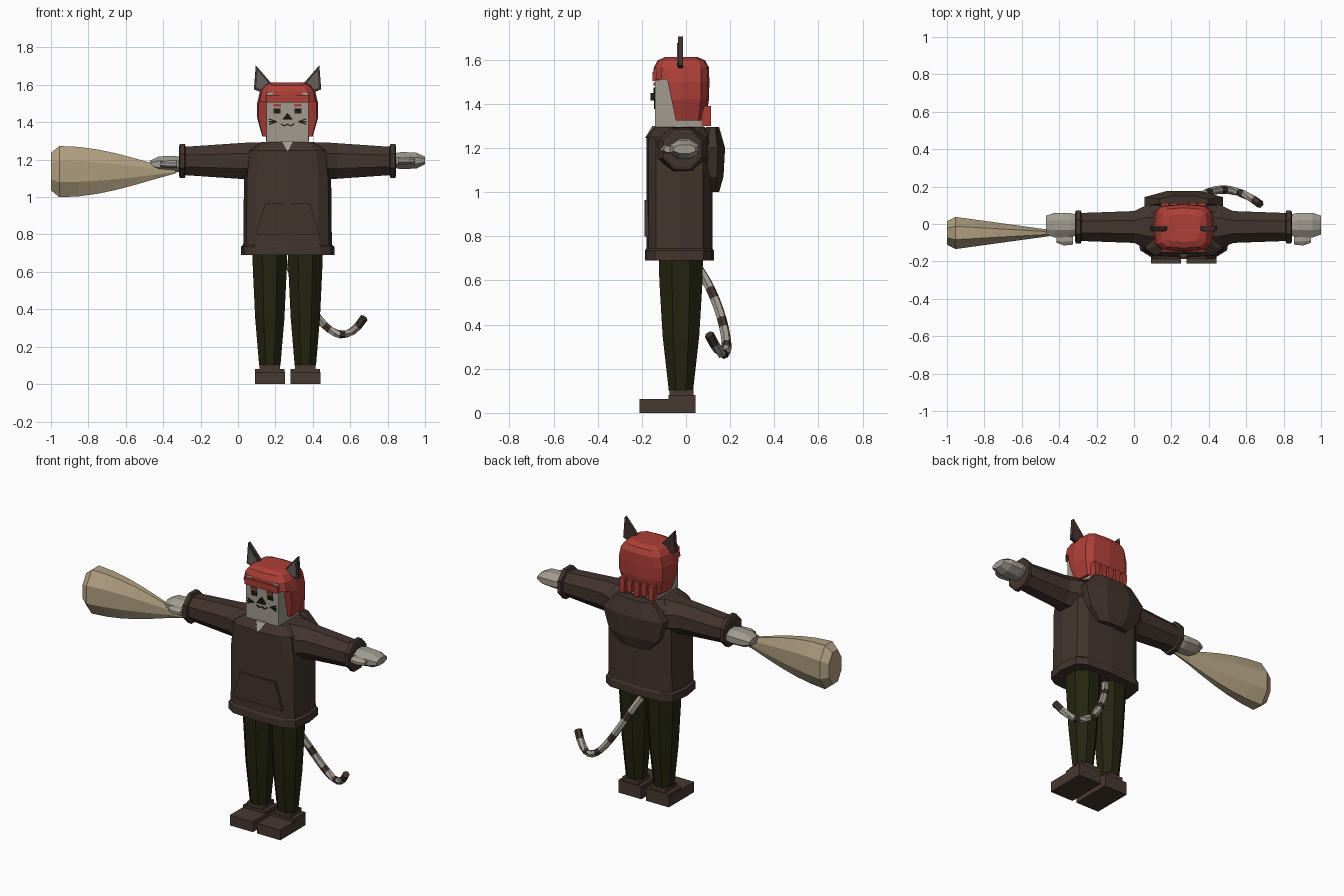
import bpy, bmesh, math
from mathutils import Vector
from mathutils.geometry import interpolate_bezier

if "Cube" in bpy.data.objects:
    bpy.data.objects.remove(bpy.data.objects["Cube"])

# Every part is modelled about its own x = 0, then moved to the figure's centre line
CENTRE_LINE = .265
FACE = -.14


def material(name, *rgb):
    mat = bpy.data.materials.new(name)
    mat.use_nodes = True
    mat.diffuse_color = (*rgb, 1)
    shader = next(node for node in mat.node_tree.nodes if node.type == 'BSDF_PRINCIPLED')
    shader.inputs["Base Color"].default_value = (*rgb, 1)
    return mat


BROWN = material("dark brown cloth", .055, .034, .027)
SHOE = material("shoe brown", .064, .04, .031)
OLIVE = material("dark olive cloth", .017, .018, .005)
RED = material("red hair", .42, .05, .04)
GREY = material("pale grey fur", .36, .33, .28)
EAR = material("ear grey", .13, .12, .11)
TAN = material("straw", .44, .35, .22)
BLACK = material("near black", .01, .01, .006)


def skin(name, rings, *materials, mirror=False):
    """Join rings of points into a closed tube; segments cycle through the materials."""
    bm = bmesh.new()
    loops = [[bm.verts.new(point) for point in ring] for ring in rings]
    for segment, (near, far) in enumerate(zip(loops, loops[1:])):
        for i in range(len(near)):
            face = bm.faces.new((near[i - 1], near[i], far[i], far[i - 1]))
            face.material_index = segment % len(materials)
    bm.faces.new(loops[0])
    bm.faces.new(loops[-1]).material_index = (len(loops) - 2) % len(materials)
    bmesh.ops.recalc_face_normals(bm, faces=bm.faces)
    mesh = bpy.data.meshes.new(name)
    bm.to_mesh(mesh)
    bm.free()
    for mat in materials:
        mesh.materials.append(mat)
    part = bpy.data.objects.new(name, mesh)
    part.location.x = CENTRE_LINE
    bpy.context.collection.objects.link(part)
    if mirror:
        part.modifiers.new("other side", 'MIRROR')
    return part


def outline(boxy):
    """Unit cross-section: a rounded box, or an octagon with flat sides."""
    sides, shift, power = (12, 0, .5) if boxy else (8, .5, 1)
    points = []
    for i in range(sides):
        angle = math.tau * (i + shift) / sides
        points.append([math.copysign(abs(w) ** power, w)
                       for w in (math.cos(angle), math.sin(angle))])
    widest = max(u for u, v in points)
    return [(u / widest, v / widest) for u, v in points]


def loft(name, axis, centre, rings, mat, boxy=False, mirror=False):
    """Each ring is a place along the axis and two radii about the centre."""
    solid = []
    for along, wide, deep in rings:
        flat = [(centre[0] + wide * u, centre[1] + deep * v) for u, v in outline(boxy)]
        solid.append([(u, v, along) if axis == 'z' else (along, u, v) for u, v in flat])
    return skin(name, solid, mat, mirror=mirror)


def plate(name, points, front, back, mat, mirror=False):
    """Flat x, z outline given thickness along y."""
    return skin(name, [[(x, y, z) for x, z in points] for y in (front, back)],
                mat, mirror=mirror)


def box(name, x, y, z, mat, mirror=False):
    corners = [(x[0], z[0]), (x[1], z[0]), (x[1], z[1]), (x[0], z[1])]
    return plate(name, corners, *y, mat, mirror=mirror)


def stroke(name, start, end):
    """Thin painted line on the face, repeated on the other cheek."""
    start, end = Vector(start), Vector(end)
    side = (end - start).orthogonal().normalized() * .003
    corners = [start + side, start - side, end - side, end + side]
    return plate(name, corners, FACE - .005, FACE + .003, BLACK, mirror=True)


# Hoodie body with hem, pocket and hood
loft("hoodie_body", 'z', (0, -.03),
     [(.69, .25, .156), (.735, .25, .156), (.745, .237, .15), (1.1, .233, .15),
      (1.25, .215, .15), (1.295, .14, .115)], BROWN, boxy=True)
plate("front_pocket", [(-.17, .8), (.17, .8), (.12, .965), (-.12, .965)], -.187, -.15, BROWN)
loft("hood", 'z', (0, .12),
     [(1, .1, .03), (1.07, .17, .05), (1.2, .21, .057), (1.295, .13, .03)], BROWN)

# Sleeve running out to a cuff
loft("sleeves", 'x', (-.016, 1.193),
     [(.12, .125, .1), (.19, .12, .1), (.265, .085, .095), (.545, .075, .076),
      (.55, .088, .092), (.575, .088, .092), (.58, .075, .08)], BROWN, mirror=True)

# Neck showing in the collar opening
loft("neck", 'z', (0, -.03), [(1.24, .07, .06), (1.32, .07, .06)], GREY)
opening = [(-.035, 1.3), (.035, 1.3), (0, 1.245)]
skin("neck_opening", [[(x, depth + .6 * (z - 1.25), z) for x, z in opening]
                      for depth in (-.183, -.16)], GREY)

# Trousers and shoes
loft("trouser_legs", 'z', (.095, -.023),
     [(.1, .057, .055), (.35, .078, .083), (.6, .09, .098), (.74, .095, .1)],
     OLIVE, mirror=True)
box("shoe_toes", (.015, .175), (-.21, .04), (0, .064), SHOE, mirror=True)
box("shoe_heels", (.017, .173), (-.08, .042), (0, .08), SHOE, mirror=True)
box("shoe_collars", (.04, .15), (-.075, .035), (.07, .105), SHOE, mirror=True)

# Head and painted face
box("head", (-.112, .112), (FACE, .08), (1.295, 1.56), GREY)
plate("nose", [(-.028, 1.415), (.028, 1.415), (0, 1.45)], -.16, FACE, BLACK)
box("eyes", (.037, .075), (FACE - .005, FACE), (1.447, 1.474), OLIVE, mirror=True)
box("pupils", (.048, .064), (FACE - .008, FACE), (1.45, 1.474), BLACK, mirror=True)
box("brows", (.034, .075), (FACE - .007, FACE), (1.484, 1.497), RED, mirror=True)
for rise in (-.015, 0, .015):
    stroke("whiskers", (.058, 1.403), (.1, 1.403 + rise))
stroke("mouth_middle", (0, 1.39), (.017, 1.38))
stroke("mouth_corners", (.017, 1.38), (.036, 1.392))

# Ears, with a paler inside shrunk from the same outline
ear = [Vector(point) for point in ((.17, 1.705), (.088, 1.61), (.11, 1.55), (.18, 1.575))]
middle = sum(ear, Vector((0, 0))) / len(ear)
plate("ears", ear, -.036, -.014, BROWN, mirror=True)
plate("ear_insides", [middle.lerp(point, .7) for point in ear], -.04, -.034, EAR, mirror=True)

# Hair, with the face opening cut away
hair = loft("hair", 'z', (0, -.021),
            [(1.325, .135, .11), (1.42, .162, .125), (1.5, .163, .127),
             (1.565, .148, .125), (1.597, .125, .108), (1.612, .09, .075)], RED, boxy=True)
profile = [(-.4, 1.51), (-.085, 1.51), (-.03, 1.25), (-.4, 1.25)]
cutter = skin("face_cutter", [[(x, y, z) for y, z in profile] for x in (-.3, .3)], RED)
cutter.hide_render = True
cut = hair.modifiers.new("face opening", 'BOOLEAN')
cut.operation, cut.solver, cut.object = 'DIFFERENCE', 'EXACT', cutter
bpy.context.view_layer.objects.active = hair
bpy.ops.object.modifier_apply(modifier=cut.name)
bpy.data.objects.remove(cutter)
box("fringe", (-.115, .115), (-.151, -.12), (1.505, 1.545), RED)
for i in range(5):
    x, low = .05 * (i - 2), 1.3 + .015 * (i % 2)
    plate("back_strand", [(x - .02, 1.39), (x + .02, 1.39), (x + .014, low), (x - .014, low)],
          .07, .113, RED)

# Hands, the right one a little lower for its grip
for label, side, height in (("left", 1, 1.195), ("right", -1, 1.175)):
    palm = [(.55, .05, .035), (.61, .066, .046), (.69, .066, .042), (.735, .05, .02)]
    thumb = [(.59, .03, .02), (.64, .035, .02), (.68, .02, .014)]
    for part, y, rings in (("hand", -.006, palm), ("thumb", -.08, thumb)):
        loft(f"{label}_{part}", 'x', (y, height),
             [(side * along, wide, deep) for along, wide, deep in rings], GREY)

# Broom head swelling away from the right hand to a bevelled end
steps = 5
swell = []
for i in range(steps + 1):
    t = i / steps
    swell.append((-.71 - .51 * t, .016 + .07 * t, .04 + .097 * math.sin(t * math.pi / 2)))
loft("broom", 'x', (-.048, 1.136), [(-.6, .01, .01), *swell, (-1.265, .062, .1)], TAN)

# Striped tail swept along a hooked curve
path = interpolate_bezier(Vector((0, .06, .65)), Vector((.1, .2, .45)),
                          Vector((.25, .23, .1)), Vector((.41, .105, .355)), 16)
rings = []
for i, point in enumerate(path):
    ahead = path[min(i + 1, len(path) - 1)] - path[max(i - 1, 0)]
    across = ahead.cross(Vector((1, -1, 0))).normalized()
    up = ahead.cross(across).normalized()
    rings.append([point + .022 * (across * math.cos(a) + up * math.sin(a))
                  for a in (math.tau * k / 6 for k in range(6))])
skin("tail", rings, GREY, GREY, BROWN)
